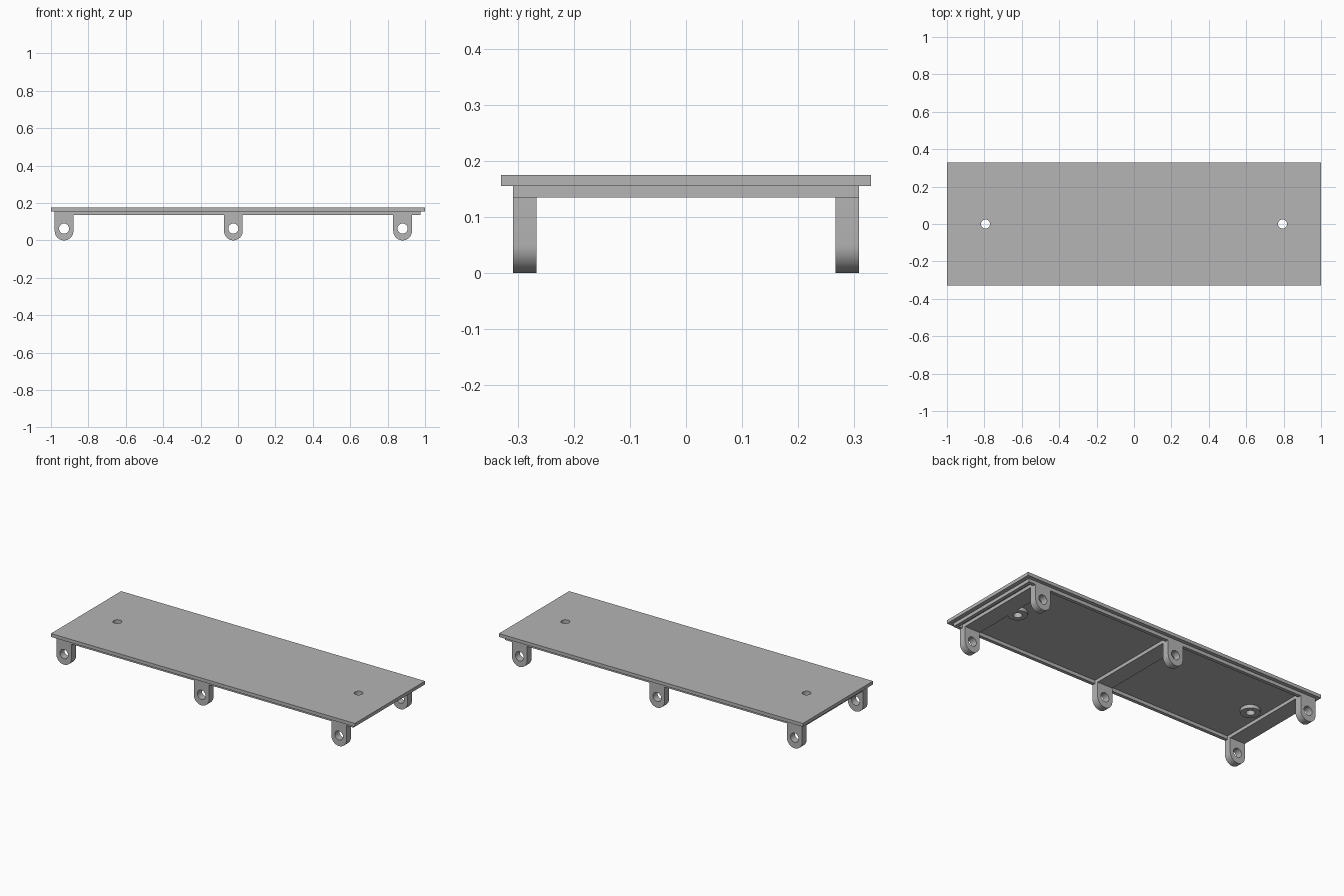
import bpy
import bmesh
from math import cos, sin, pi
from mathutils import Matrix

cube = bpy.data.objects.get("Cube")
if cube:
    bpy.data.objects.remove(cube, do_unlink=True)

grey = bpy.data.materials.new("plain_grey")
grey.use_nodes = True
colour = (0.46, 0.46, 0.46, 1)
grey.diffuse_color = colour
grey.node_tree.nodes["Principled BSDF"].inputs["Base Color"].default_value = colour


def rectangle(x0, x1, y0, y1):
    return [(x0, y0), (x1, y0), (x1, y1), (x0, y1)]


def arc(cx, cy, r, start=0.0, sweep=2 * pi, steps=40):
    return [(cx + r * cos(start + sweep * i / steps),
             cy + r * sin(start + sweep * i / steps)) for i in range(steps + 1)]


def circle(cx, cy, r):
    return arc(cx, cy, r)[:-1]


def extrude_outline(name, loops, thickness, matrix):
    """Fill the first loop, leave the others open as holes, and extrude."""
    curve = bpy.data.curves.new(name + "_outline", "CURVE")
    curve.dimensions = "2D"
    curve.fill_mode = "BOTH"
    curve.extrude = thickness / 2
    for loop in loops:
        spline = curve.splines.new("POLY")
        spline.points.add(len(loop) - 1)
        for point, (x, y) in zip(spline.points, loop):
            point.co = (x, y, 0, 1)
        spline.use_cyclic_u = True
    source = bpy.data.objects.new(name + "_source", curve)
    bpy.context.collection.objects.link(source)
    graph = bpy.context.evaluated_depsgraph_get()
    mesh = bpy.data.meshes.new_from_object(source.evaluated_get(graph))
    bpy.data.objects.remove(source, do_unlink=True)
    bpy.data.curves.remove(curve)

    bm = bmesh.new()
    bm.from_mesh(mesh)
    bmesh.ops.remove_doubles(bm, verts=bm.verts, dist=0.0001)
    bmesh.ops.recalc_face_normals(bm, faces=bm.faces)
    bm.transform(matrix)
    bm.to_mesh(mesh)
    bm.free()
    mesh.name = name
    mesh.materials.clear()
    mesh.materials.append(grey)
    obj = bpy.data.objects.new(name, mesh)
    bpy.context.collection.objects.link(obj)
    bpy.ops.object.select_all(action="DESELECT")
    obj.select_set(True)
    bpy.context.view_layer.objects.active = obj
    bpy.ops.object.shade_smooth_by_angle(angle=pi / 6)
    return obj


def at_height(z):
    return Matrix.Translation((0, 0, z))


# Main dimensions
plate_y, frame_y, wall = 0.33, 0.308, 0.02
lug_half, lug_depth, lug_top = 0.05, 0.042, 0.135
lug_x = {"right": -0.93, "middle": -0.025, "left": 0.88}
screw_x = 0.794
screw_r = 0.024

# Top plate with two screw holes
holes = [circle(s * screw_x, 0, screw_r) for s in (-1, 1)]
extrude_outline("top_plate", [rectangle(-1, 1, -plate_y, plate_y)] + holes,
                0.02, at_height(0.165))

# Underside frame: thin walls, with a broad cross rib at each pair of lugs
inner_y = frame_y - wall
frame_left = 0.975
pockets = [(lug_x["right"] + lug_half, lug_x["middle"] - lug_half),
           (lug_x["middle"] + lug_half, lug_x["left"] - lug_half),
           (lug_x["left"] + lug_half, frame_left - wall)]
extrude_outline("underside_frame",
                [rectangle(lug_x["right"] - lug_half, frame_left, -frame_y, frame_y)]
                + [rectangle(a, b, -inner_y, inner_y) for a, b in pockets],
                0.02, at_height(0.145))

# Screw bosses around the holes
for side, s in (("right", -1), ("left", 1)):
    extrude_outline(side + "_screw_boss",
                    [circle(s * screw_x, 0, 0.053), circle(s * screw_x, 0, screw_r)],
                    0.02, at_height(0.145))

# Round-ended hinge lugs, three along the front and three along the back
lug_outline = ([(lug_half, lug_top), (-lug_half, lug_top)]
               + arc(0, lug_half, lug_half, pi, pi, 24))
upright = Matrix.Rotation(pi / 2, 4, "X")
for place, x in lug_x.items():
    for end, s in (("front", -1), ("back", 1)):
        position = Matrix.Translation((x, s * (frame_y - lug_depth / 2), 0))
        extrude_outline(f"{end}_{place}_lug",
                        [lug_outline, circle(0, 0.063, 0.027)],
                        lug_depth, position @ upright)
